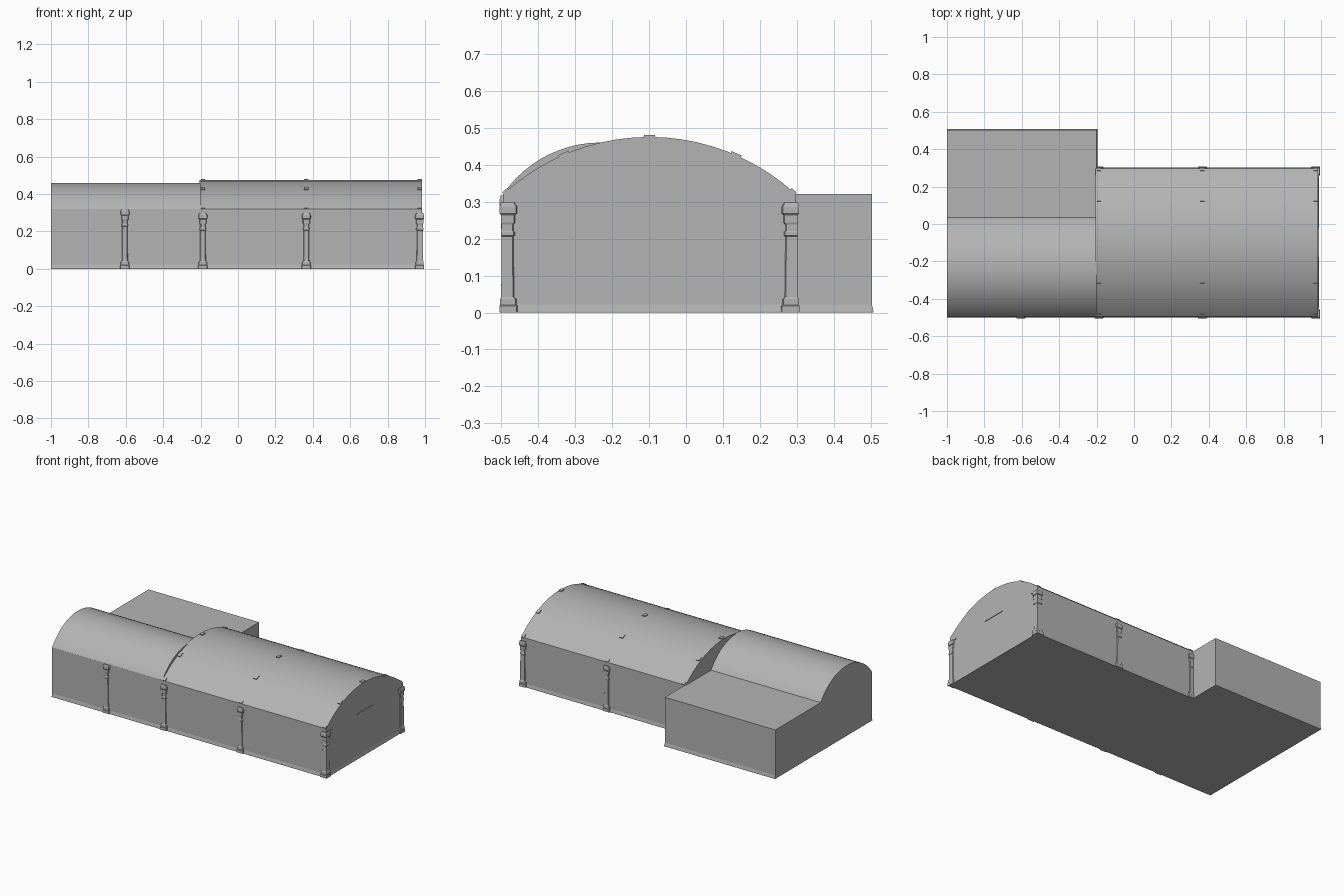
import bpy, bmesh, math
from mathutils import Matrix, Vector

if "Cube" in bpy.data.objects:
    bpy.data.objects.remove(bpy.data.objects["Cube"])

FRONT, BACK, END, SPLIT, EAVE = -0.495, 0.297, 0.985, -0.2, 0.32

grey = bpy.data.materials.new("dark_grey")
grey.diffuse_color = (0.455, 0.455, 0.455, 1)
grey.use_nodes = True
grey.node_tree.nodes["Principled BSDF"].inputs["Base Color"].default_value = grey.diffuse_color


def finish(name, bm, smooth=False):
    bmesh.ops.recalc_face_normals(bm, faces=bm.faces)
    me = bpy.data.meshes.new(name)
    bm.to_mesh(me)
    bm.free()
    me.materials.append(grey)
    ob = bpy.data.objects.new(name, me)
    bpy.context.collection.objects.link(ob)
    if smooth:
        bpy.ops.object.select_all(action='DESELECT')
        ob.select_set(True)
        bpy.context.view_layer.objects.active = ob
        bpy.ops.object.shade_smooth_by_angle(angle=math.radians(25))
    return ob


def box(bm, lo, hi):
    lo, hi = Vector(lo), Vector(hi)
    m = Matrix.Translation((lo + hi) / 2) @ Matrix.Diagonal((*(hi - lo), 1))
    bmesh.ops.create_cube(bm, size=1, matrix=m)


def loft(bm, rings):
    """Skin a stack of equal-sized rings and cap both ends."""
    vs = [[bm.verts.new(p) for p in ring] for ring in rings]
    n = len(vs[0])
    for a, b in zip(vs, vs[1:]):
        for i in range(n):
            j = (i + 1) % n
            bm.faces.new((a[i], a[j], b[j], b[i]))
    bm.faces.new(vs[0])
    bm.faces.new(vs[-1])


def arch_point(y0, y1, peak, y):
    """Height and slope angle of a circular vault at y."""
    half, rise = (y1 - y0) / 2, peak - EAVE
    r = (half * half + rise * rise) / (2 * rise)
    d = y - (y0 + y1) / 2
    return peak - r + math.sqrt(r * r - d * d), -math.asin(d / r)


def vault(y0, y1, peak, n=28):
    pts = []
    for i in range(n + 1):
        y = y0 + (y1 - y0) * (1 - math.cos(math.pi * i / n)) / 2
        pts.append((y, arch_point(y0, y1, peak, y)[0]))
    return pts


def extrude_x(name, profile, x0, x1):
    bm = bmesh.new()
    loft(bm, [[(x, y, z) for y, z in profile] for x in (x0, x1)])
    return finish(name, bm, True)


# Large vaulted hall
extrude_x("main_hall", [(FRONT, 0)] + vault(FRONT, BACK, 0.475) + [(BACK, 0)], SPLIT - 0.006, END)

# Smaller vault in front with flat-roofed annex behind it
extrude_x("side_wing", [(FRONT, 0)] + vault(FRONT, 0.035, 0.46)
          + [(0.503, EAVE), (0.503, 0)], -1.0, SPLIT)


# Low plinth band with a sloping top, following the L-shaped outline
def outline(e, z):
    return [(-0.998 - e / 2, FRONT - e, z), (END + e, FRONT - e, z), (END + e, BACK + e, z),
            (SPLIT + e, BACK + e, z), (SPLIT + e, 0.503 + e, z), (-0.998 - e / 2, 0.503 + e, z)]


bm = bmesh.new()
loft(bm, [outline(0.004, 0), outline(0.004, 0.004), outline(0.0, 0.022)])
finish("plinth", bm)

# Pilaster outline: height, half width, projection
RINGS = [(0.0, 0.026, 0.010), (0.018, 0.026, 0.010), (0.020, 0.023, 0.008),
         (0.036, 0.022, 0.008), (0.042, 0.016, 0.005), (0.206, 0.014, 0.004),
         (0.208, 0.018, 0.006), (0.218, 0.018, 0.006), (0.221, 0.014, 0.004),
         (0.238, 0.014, 0.004), (0.243, 0.019, 0.006), (0.264, 0.019, 0.006),
         (0.268, 0.024, 0.009), (0.286, 0.024, 0.009), (0.297, 0.018, 0.006)]


def pilaster(name, x, side, corner=False, lift=0.0):
    bm, rings = bmesh.new(), []
    wall = FRONT if side < 0 else BACK
    c = 0.003
    for z, w, p in RINGS:
        z += lift if z > 0.1 else 0
        d = w + 0.014
        if corner:
            x = END
            plan = [(-d, -d), (-d, 0), (c - d, p), (p, p), (p, c - d), (0, -d)]
        else:
            plan = [(-w, -0.004), (-w, 0), (c - w, p), (w - c, p), (w, 0), (w, -0.004)]
        rings.append([(x + u, wall + side * v, z) for u, v in plan])
    loft(bm, rings)
    finish(name, bm)


for label, side in (("front", -1), ("back", 1)):
    pilaster(label + "_pilaster_inner", -0.188, side)
    pilaster(label + "_pilaster_middle", 0.365, side)
    pilaster(label + "_pilaster_corner", END, side, corner=True)
pilaster("front_pilaster_wing", -0.605, -1, lift=0.02)

# Roof tabs over each pilaster line, lying along the vault slope
bm = bmesh.new()
for x in (-0.188, 0.365, 0.972):
    for y in (FRONT + 0.008, -0.33, -0.099, 0.135, BACK - 0.008):
        z, a = arch_point(FRONT, BACK, 0.475, y)
        m = (Matrix.Translation((x, y, z)) @ Matrix.Rotation(a, 4, 'X')
             @ Matrix.Diagonal((0.022, 0.03 if abs(y + 0.1) < 0.3 else 0.018, 0.01, 1)))
        bmesh.ops.create_cube(bm, size=1, matrix=m)
finish("roof_tabs", bm)

# Thin ledges on the end gable
bm = bmesh.new()
for y0, y1 in ((FRONT, -0.44), (-0.178, -0.02), (0.245, BACK)):
    box(bm, (END - 0.004, y0, 0.291), (END + 0.004, y1, 0.295))
finish("gable_ledges", bm)
